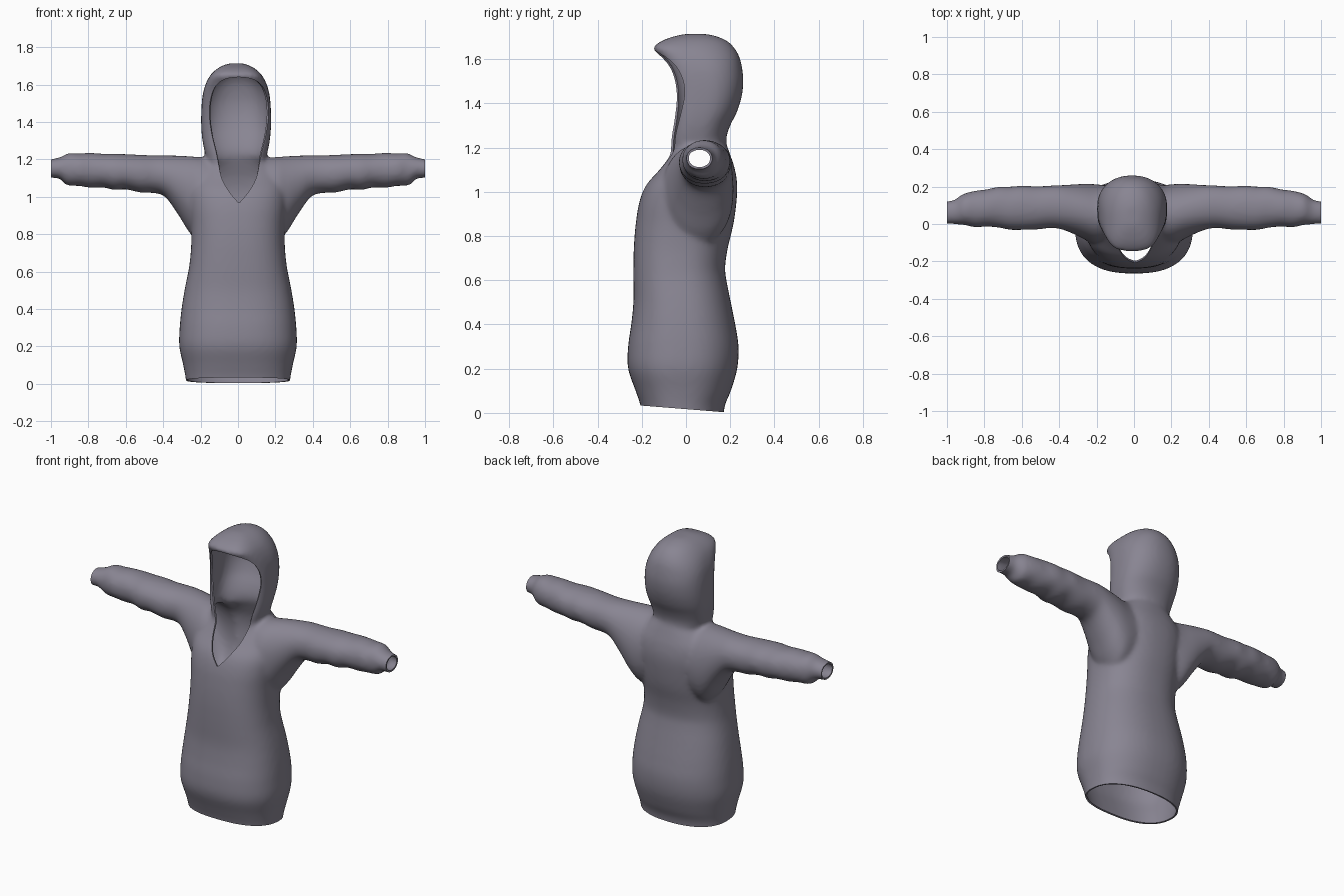
import bpy, bmesh, math
from mathutils import Vector

if "Cube" in bpy.data.objects:
    bpy.data.objects.remove(bpy.data.objects["Cube"])

fabric = bpy.data.materials.new("grey_violet_fabric")
fabric.diffuse_color = (0.25, 0.235, 0.29, 1)
fabric.use_nodes = True
fabric.node_tree.nodes["Principled BSDF"].inputs["Base Color"].default_value = fabric.diffuse_color
N = 48


def smooth_rows(rows, steps=5):
    """Catmull-Rom interpolation between cross-section rows."""
    out = []
    for i in range(len(rows) - 1):
        p0, p1 = rows[max(i - 1, 0)], rows[i]
        p2, p3 = rows[i + 1], rows[min(i + 2, len(rows) - 1)]
        for s in range(steps):
            t = s / steps
            out.append([0.5 * (2 * b + (c - a) * t + (2 * a - 5 * b + 4 * c - d) * t * t
                               + (3 * b - a - 3 * c + d) * t ** 3)
                        for a, b, c, d in zip(p0, p1, p2, p3)])
    return out + [list(rows[-1])]


def section(u0, u1, v0, v1, front=2.0, back=2.0):
    """Superellipse in a box; low-v half uses the front exponent."""
    pts = []
    for k in range(N):
        a = 2 * math.pi * k / N
        c, s = math.cos(a), math.sin(a)
        e = 2 / (front if s < 0 else back)
        pts.append(((u0 + u1) / 2 + (u1 - u0) / 2 * math.copysign(abs(c) ** e, c),
                    (v0 + v1) / 2 + (v1 - v0) / 2 * math.copysign(abs(s) ** e, s)))
    return pts


def loft(bm, rings):
    loops = [[bm.verts.new(p) for p in ring] for ring in rings]
    for a, b in zip(loops, loops[1:]):
        for k in range(N):
            bm.faces.new((a[k], a[(k + 1) % N], b[(k + 1) % N], b[k]))
    bm.faces.new(loops[0][::-1])
    bm.faces.new(loops[-1])


def make_object(name, bm):
    bmesh.ops.recalc_face_normals(bm, faces=bm.faces)
    me = bpy.data.meshes.new(name)
    bm.to_mesh(me)
    bm.free()
    ob = bpy.data.objects.new(name, me)
    bpy.context.collection.objects.link(ob)
    return ob


def apply(ob, kind, **settings):
    m = ob.modifiers.new(kind, kind)
    for k, v in settings.items():
        setattr(m, k, v)
    bpy.ops.object.select_all(action='DESELECT')
    bpy.context.view_layer.objects.active = ob
    ob.select_set(True)
    bpy.ops.object.modifier_apply(modifier=m.name)


# Body: z, half width, front y, back y
body = [(-0.06, .27, -.19, .165), (0.03, .28, -.205, .175), (0.1, .293, -.228, .203),
        (0.2, .314, -.262, .232), (0.3, .312, -.262, .238), (0.4, .302, -.248, .223),
        (0.5, .286, -.238, .203), (0.6, .266, -.238, .183), (0.66, .257, -.238, .177),
        (0.75, .25, -.236, .19), (0.85, .252, -.228, .214), (0.95, .262, -.212, .228),
        (1.03, .265, -.182, .232), (1.1, .25, -.125, .222), (1.16, .2, -.085, .203),
        (1.21, .15, -.07, .185)]
# Sleeve: x, low z, high z, front y, back y
sleeve = [(.1, .8, 1.205, -.1, .2), (.2, .76, 1.212, -.11, .212), (.26, .81, 1.217, -.085, .215),
          (.32, .905, 1.22, -.055, .212), (.39, 1.0, 1.222, -.028, .208),
          (.45, 1.02, 1.222, -.022, .205), (.52, 1.022, 1.224, -.03, .202),
          (.6, 1.04, 1.228, -.032, .205), (.66, 1.036, 1.23, -.032, .2), (.72, 1.05, 1.23, -.02, .2),
          (.79, 1.048, 1.235, -.014, .185), (.85, 1.058, 1.232, -.018, .178),
          (.9, 1.058, 1.235, -.006, .165), (.925, 1.068, 1.225, -.004, .155),
          (.95, 1.095, 1.212, -.002, .135), (.975, 1.1, 1.206, 0, .125), (1.04, 1.103, 1.193, 0, .115)]
# Hood: z, half width, front y, back y
hood = [(1.1, .13, -.09, .19), (1.17, .15, -.078, .187), (1.24, .168, -.075, .182),
        (1.3, .18, -.068, .2), (1.36, .186, -.064, .23), (1.43, .187, -.064, .252),
        (1.5, .184, -.073, .26), (1.56, .176, -.09, .254), (1.61, .16, -.12, .242),
        (1.65, .138, -.147, .22), (1.68, .108, -.115, .19), (1.7, .075, -.065, .15),
        (1.714, .035, -.01, .1)]

bm = bmesh.new()
loft(bm, [[(x, y, z) for x, y in section(-w, w, f, b, 2.5, 2.3)]
          for z, w, f, b in smooth_rows(body)])
for side in (-1, 1):
    loft(bm, [[(side * x, y, z) for z, y in section(lo, hi, f, b, 2.1, 2.1)]
              for x, lo, hi, f, b in smooth_rows(sleeve)])
loft(bm, [[(x - .01, y, z) for x, y in section(-w, w, f, b, 3.4, 2.2)]
          for z, w, f, b in smooth_rows(hood)])
hoodie = make_object("hooded_top", bm)
cut_mat = bpy.data.materials.new("cut_helper")
for m in (fabric, cut_mat):
    hoodie.data.materials.append(m)

# Fuse the parts into one cloth form with soft joins
apply(hoodie, 'REMESH', mode='VOXEL', voxel_size=0.012)
apply(hoodie, 'SMOOTH', factor=0.5, iterations=10)
hoodie.data.materials.clear()
for m in (fabric, cut_mat):
    hoodie.data.materials.append(m)

# Face and neck opening: half outline x, z from the V point to the crown
outline = [(0.004, .97), (.05, 1.025), (.09, 1.095), (.108, 1.17), (.122, 1.24), (.146, 1.34),
           (.158, 1.44), (.15, 1.53), (.122, 1.595), (.07, 1.63), (.0, 1.64)]
half = smooth_rows(outline, 4)
loop = [(x + .005, z) for x, z in half] + [(.005 - x, z) for x, z in half[-2::-1]]
bm = bmesh.new()
near = [bm.verts.new((x, -.6, z)) for x, z in loop]
far = [bm.verts.new((x, .06, z)) for x, z in loop]
n = len(loop)
for i in range(n):
    bm.faces.new((near[i], near[(i + 1) % n], far[(i + 1) % n], far[i]))
bm.faces.new(near)
bm.faces.new(far)
for f in bm.faces:
    f.material_index = 1
cutter = make_object("opening_cutter", bm)
cutter.hide_render = True
for m in (fabric, cut_mat):
    cutter.data.materials.append(m)
apply(hoodie, 'BOOLEAN', operation='DIFFERENCE', solver='EXACT', object=cutter)
bpy.data.objects.remove(cutter)

# Open the hood, hem and cuffs
bm = bmesh.new()
bm.from_mesh(hoodie.data)
bmesh.ops.delete(bm, geom=[f for f in bm.faces if f.material_index == 1], context='FACES')
for co, no in (((0, .175, .003), (0, -.08, -1)), ((1, 0, 0), (1, 0, 0)), ((-1, 0, 0), (-1, 0, 0))):
    bmesh.ops.bisect_plane(bm, geom=bm.verts[:] + bm.edges[:] + bm.faces[:], dist=1e-5,
                           plane_co=co, plane_no=Vector(no).normalized(), clear_outer=True)
bm.to_mesh(hoodie.data)
bm.free()
hoodie.data.materials.pop(index=1)
bpy.data.materials.remove(cut_mat)

# Cloth thickness
apply(hoodie, 'SOLIDIFY', thickness=0.01, offset=-1)
bpy.ops.object.shade_smooth_by_angle(angle=math.radians(45))
